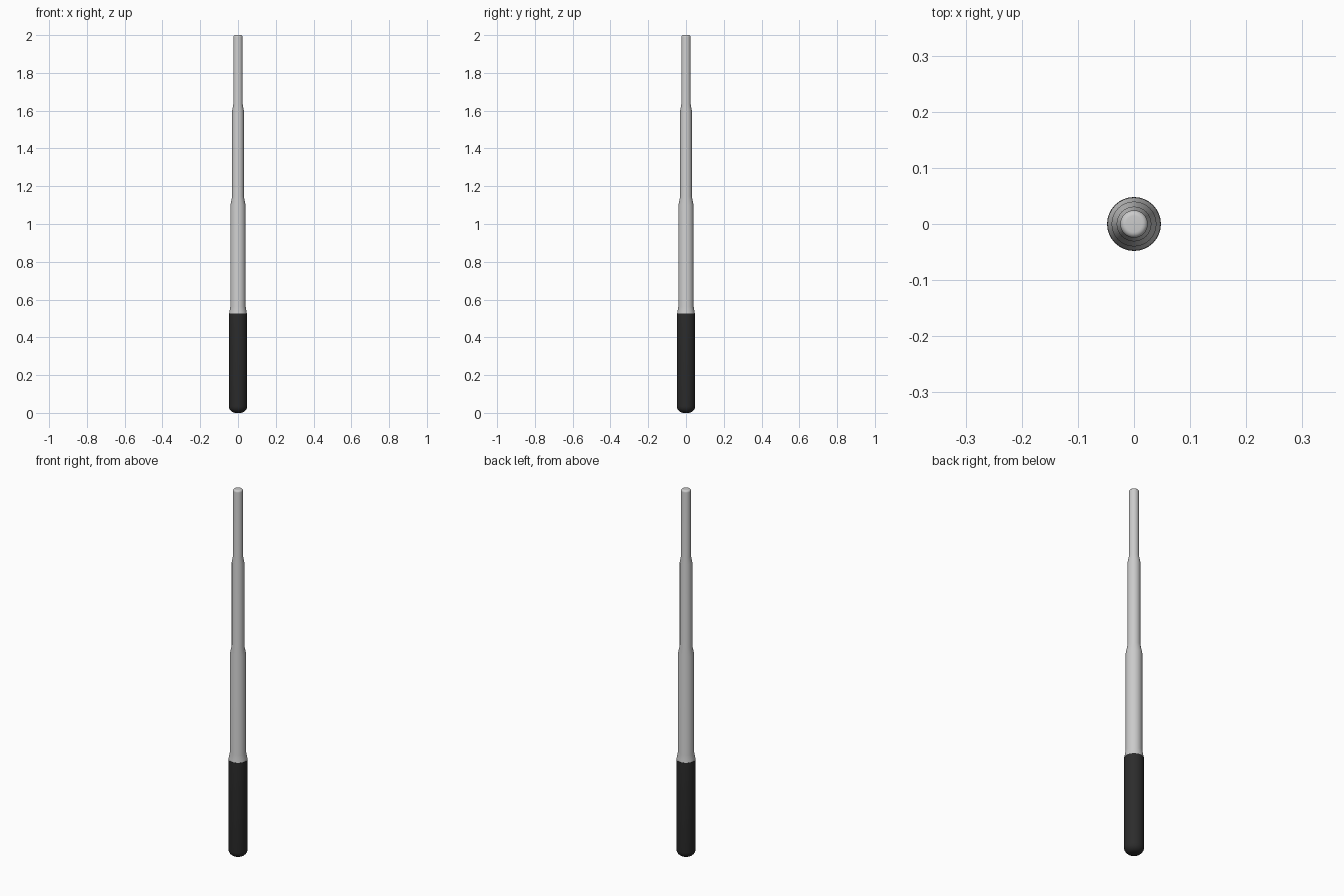
import bpy, bmesh, math

if "Cube" in bpy.data.objects:
    bpy.data.objects.remove(bpy.data.objects["Cube"])


def lathe(name, profile, color=None, sides=32):
    """Revolve a (radius, z) profile around the z axis; radius 0 makes a pole."""
    bm = bmesh.new()
    rings = []
    for r, z in profile:
        if r == 0:
            rings.append([bm.verts.new((0, 0, z))] * sides)
        else:
            rings.append([bm.verts.new((r * math.cos(2 * math.pi * i / sides),
                                        r * math.sin(2 * math.pi * i / sides), z))
                          for i in range(sides)])
    for low, high in zip(rings, rings[1:]):
        for i in range(sides):
            j = (i + 1) % sides
            bm.faces.new(list(dict.fromkeys((low[i], low[j], high[j], high[i]))))
    bmesh.ops.recalc_face_normals(bm, faces=bm.faces)
    mesh = bpy.data.meshes.new(name)
    bm.to_mesh(mesh)
    bm.free()
    obj = bpy.data.objects.new(name, mesh)
    bpy.context.collection.objects.link(obj)
    if color:
        mat = bpy.data.materials.new(name + "_material")
        mat.diffuse_color = color
        mat.use_nodes = True
        mat.node_tree.nodes["Principled BSDF"].inputs["Base Color"].default_value = mat.diffuse_color
        mesh.materials.append(mat)
    bpy.ops.object.select_all(action='DESELECT')
    obj.select_set(True)
    bpy.context.view_layer.objects.active = obj
    bpy.ops.object.shade_smooth_by_angle(angle=math.radians(30))
    return obj


def arc(radius, fillet, z, bottom, steps=5):
    """Rounded end of a rod, listed from low to high."""
    pts = []
    for k in range(steps + 1):
        a = math.pi / 2 * k / steps
        r = radius - fillet + fillet * math.sin(a)
        pts.append((r, z + (1 if bottom else -1) * fillet * (1 - math.cos(a))))
    return pts if bottom else pts[::-1]


# dark rubber grip with a rounded butt
lathe("grip", [(0, 0)] + arc(0.048, 0.035, 0, True) + [(0.048, 0.526), (0, 0.526)],
      (0.025, 0.025, 0.025, 1))

# telescoping shaft: collars taper into each thinner section, rounded tip
lathe("shaft", [(0, 0.526), (0.047, 0.526), (0.040, 0.565),
                (0.040, 1.10), (0.031, 1.147),
                (0.031, 1.60), (0.0245, 1.636)]
      + arc(0.0245, 0.010, 2.0, False) + [(0, 2.0)])
